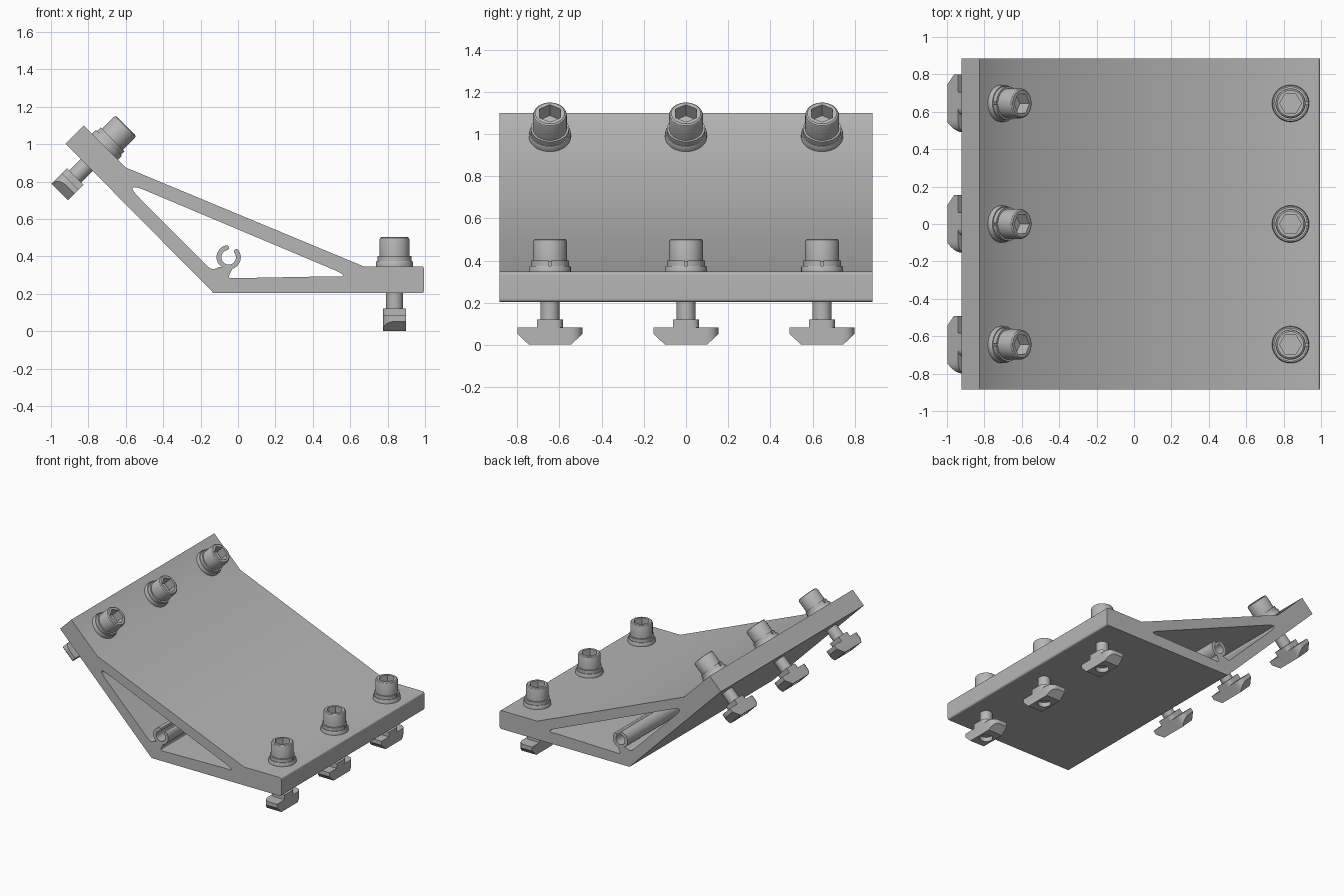
import bpy, bmesh
from math import sin, cos, radians, pi
from mathutils import Matrix, Vector

if "Cube" in bpy.data.objects:
    bpy.data.objects.remove(bpy.data.objects["Cube"])

grey = bpy.data.materials.new("brushed_grey")
grey.use_nodes = True
COLOUR = (0.47, 0.47, 0.47, 1)
grey.diffuse_color = COLOUR
grey.node_tree.nodes["Principled BSDF"].inputs["Base Color"].default_value = COLOUR


def arc(cx, cy, r, a0, a1, n):
    """Points on an arc, angles in degrees."""
    angles = [radians(a0 + (a1 - a0) * i / n) for i in range(n + 1)]
    return [(cx + r * cos(a), cy + r * sin(a)) for a in angles]


def rounded(corners, steps=8):
    """Polygon from (x, y, d): corners are rounded starting d before the corner."""
    out = []
    for i, (x, y, d) in enumerate(corners):
        p = Vector((x, y))
        if d == 0:
            out.append((x, y))
            continue
        a = p + (Vector(corners[i - 1][:2]) - p).normalized() * d
        b = p + (Vector(corners[(i + 1) % len(corners)][:2]) - p).normalized() * d
        for k in range(steps + 1):
            t = k / steps
            out.append(tuple(a * (1 - t) ** 2 + p * 2 * t * (1 - t) + b * t * t))
    return out


def stack(rings):
    """Closed solid through a list of (outline, z) rings of equal point count."""
    bm = bmesh.new()
    loops = [[bm.verts.new((x, y, z)) for x, y in pts] for pts, z in rings]
    for lo, hi in zip(loops, loops[1:]):
        for i in range(len(lo)):
            bm.faces.new((lo[i - 1], lo[i], hi[i], hi[i - 1]))
    bm.faces.new(loops[0])
    bm.faces.new(loops[-1])
    bmesh.ops.recalc_face_normals(bm, faces=bm.faces)
    return bm


def prism(pts, z0, z1):
    return stack([(pts, z0), (pts, z1)])


def lathe(profile, n=40):
    return stack([(arc(0, 0, r, 0, 360 - 360 / n, n - 1), z) for r, z in profile])


def make(name, bm):
    mesh = bpy.data.meshes.new(name)
    bm.to_mesh(mesh)
    bm.free()
    mesh.materials.append(grey)
    obj = bpy.data.objects.new(name, mesh)
    bpy.context.collection.objects.link(obj)
    return obj


def activate(obj):
    bpy.ops.object.select_all(action="DESELECT")
    obj.select_set(True)
    bpy.context.view_layer.objects.active = obj


def boolean(obj, bm, operation="DIFFERENCE"):
    tool = make("cutter", bm)
    mod = obj.modifiers.new("cut", "BOOLEAN")
    mod.operation = operation
    mod.solver = "EXACT"
    mod.object = tool
    activate(obj)
    bpy.ops.object.modifier_apply(modifier=mod.name)
    bpy.data.objects.remove(tool)


def smooth(obj):
    activate(obj)
    bpy.ops.object.shade_smooth_by_angle(angle=radians(30))


# Bracket: extruded side profile
HALF = 0.885
outer = rounded([(-0.13, 0.203, 0), (0.995, 0.203, 0.018), (0.995, 0.347, 0.018),
                 (0.67, 0.347, 0), (-0.60, 0.875, 0), (-0.825, 1.10, 0),
                 (-0.922, 1.003, 0)])
bracket = make("angle_bracket", prism(outer, -HALF, HALF))

# Opening through the bracket, with a C-shaped clip channel left in its corner
CX, CZ, R_OUT, R_IN = -0.05, 0.395, 0.065, 0.039
MID, TIP = (R_OUT + R_IN) / 2, (R_OUT - R_IN) / 2


def clip_tip(angle, start, end):
    a = radians(angle)
    return arc(CX + MID * cos(a), CZ + MID * sin(a), TIP, start, end, 6)[1:-1]


clip = arc(CX, CZ, R_OUT, 212, 102, 14) + clip_tip(102, 102, -78)
clip += arc(CX, CZ, R_IN, 102, 397, 28) + clip_tip(37, 217, 37)
clip += arc(CX, CZ, R_OUT, 37, -72, 14)
hole = rounded([(0.62, 0.283, 0.12), (-0.62, 0.805, 0.14), (-0.14, 0.325, 0.028),
                (-0.098, 0.345, 0.014)]) + clip
hole += rounded([clip[-1] + (0,), (-0.055, 0.283, 0.022), (0.4, 0.283, 0)])[1:-1]
boolean(bracket, prism(hole, -1, 1))
bracket.data.transform(Matrix.Rotation(pi / 2, 4, "X"))
smooth(bracket)

# Socket head screw
screw = make("socket_screw", lathe([(0.045, 0.035), (0.045, 0.395), (0.08, 0.395),
                                    (0.08, 0.49), (0.077, 0.498), (0.07, 0.503)]))
boolean(screw, prism(arc(0, 0, 0.058, 0, 300, 5), 0.43, 0.6))

# Flat washer and split spring washer
washer = make("flat_washer", lathe([(0.099, 0.345), (0.099, 0.368), (0.095, 0.375)]))
ring = arc(0, 0, 0.09, 4, 356, 40) + arc(0, 0, 0.05, 352, 8, 40)
spring = make("spring_washer", prism(ring, 0.373, 0.401))

# Hammer nut: two opposite corners rounded, lower ends bevelled
W, L, N = 0.0625, 0.154, 0.062
plan = rounded([(-W, -L, 0.065), (W, -L, 0), (W, L, 0.065), (-W, L, 0)])
bm = prism(plan, 0.002, 0.083)
for side in (-1, 1):
    cut = bmesh.ops.bisect_plane(bm, geom=bm.verts[:] + bm.edges[:] + bm.faces[:],
                                 plane_co=(0, side * L, 0.052),
                                 plane_no=(0, side * 0.05, -0.053), clear_outer=True)
    edges = [e for e in cut["geom_cut"] if isinstance(e, bmesh.types.BMEdge)]
    bmesh.ops.holes_fill(bm, edges=edges)
bmesh.ops.recalc_face_normals(bm, faces=bm.faces)
nut = make("hammer_nut", bm)
neck = rounded([(-W, -N, 0.04), (W, -N, 0), (W, N, 0.04), (-W, N, 0)])
boolean(nut, prism(neck, 0.06, 0.12), "UNION")
boolean(nut, lathe([(0.047, -0.05), (0.047, 0.06)]))

# Place three fasteners on the flat flange and three on the tilted flange
parts = (screw, washer, spring, nut)
for part in parts:
    smooth(part)
flat = Matrix.Translation((0.837, 0, 0))
tilted = (Matrix.Translation((-0.955, 0, 0.742)) @ Matrix.Rotation(pi / 4, 4, "Y")
          @ Matrix.Rotation(pi, 4, "Z"))
for label, frame in (("flat", flat), ("tilted", tilted)):
    for i, y in enumerate((-0.645, 0, 0.645)):
        for part in parts:
            copy = bpy.data.objects.new(f"{part.data.name}_{label}_{i + 1}", part.data)
            copy.matrix_world = Matrix.Translation((0, y, 0)) @ frame
            bpy.context.collection.objects.link(copy)
for part in parts:
    bpy.data.objects.remove(part)
